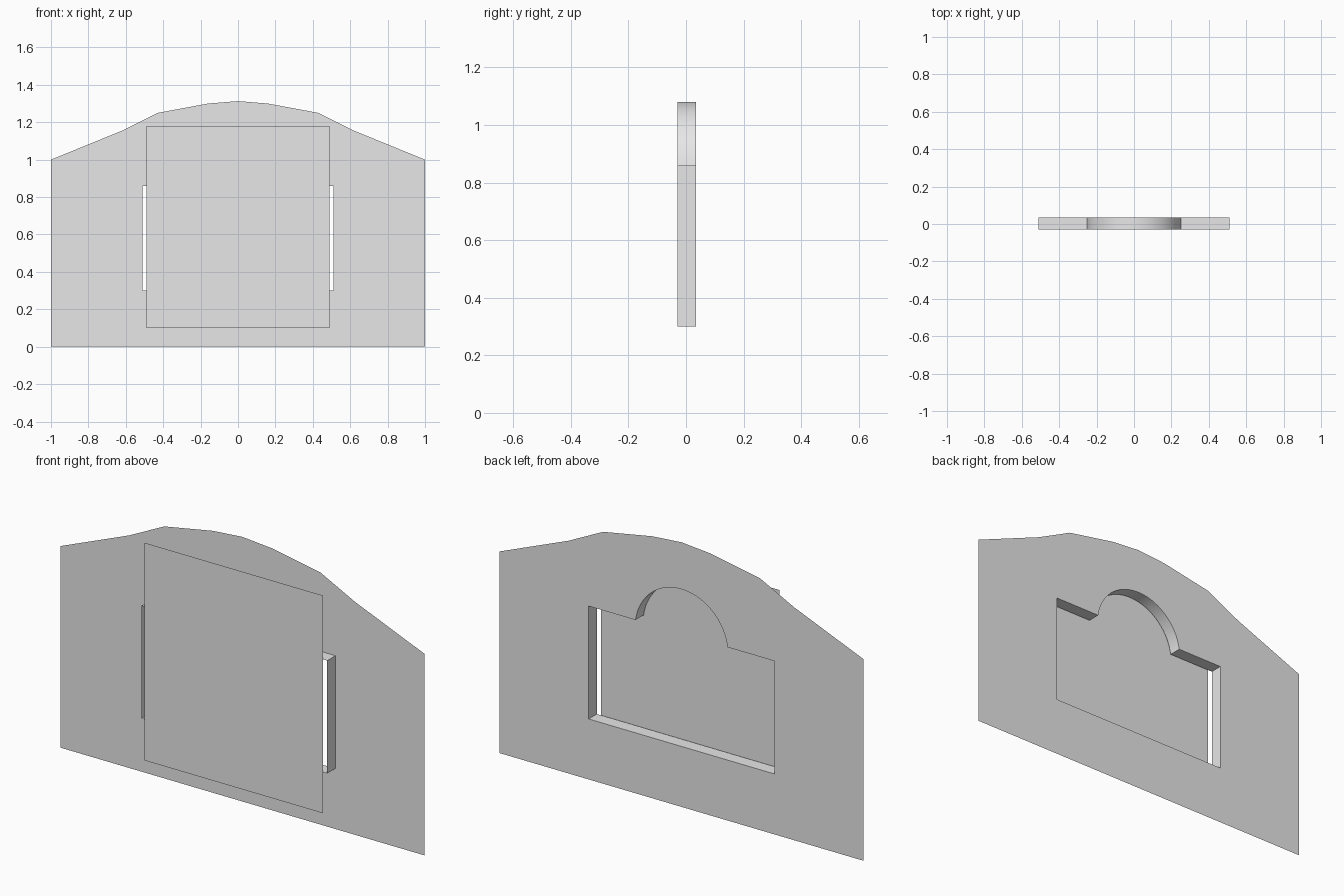
import bpy
import math

cube = bpy.data.objects.get("Cube")
if cube:
    bpy.data.objects.remove(cube, do_unlink=True)

# One plain grey for every surface
grey = bpy.data.materials.new("plain grey")
grey.use_nodes = True
COLOUR = (0.8, 0.8, 0.8, 1.0)
grey.diffuse_color = COLOUR
grey.node_tree.nodes["Principled BSDF"].inputs["Base Color"].default_value = COLOUR

WALL_Y, REVEAL_Y, PANEL_Y = 0.035, -0.029, -0.035


def add_mirrored(name, verts, faces):
    """Build the +x half of a part and mirror it across the centre."""
    mesh = bpy.data.meshes.new(name)
    mesh.from_pydata(verts, [], faces)
    mesh.materials.append(grey)
    obj = bpy.data.objects.new(name, mesh)
    bpy.context.collection.objects.link(obj)
    mirror = obj.modifiers.new("Mirror", 'MIRROR')
    mirror.use_axis = (True, False, False)
    mirror.use_mirror_merge = True
    return obj


def at_depth(profile, y):
    return [(x, y, z) for x, z in profile]


# Half outline of the gabled wall, from bottom centre to the peak
outline = [(0, 0), (1, 0), (1, 1), (0.62, 1.155), (0.43, 1.25),
           (0.16, 1.3), (0, 1.313)]

# Half outline of the arched opening, from the crown to the sill
radius, centre_z, spring_z = 0.255, 0.825, 0.86
sweep = math.acos((spring_z - centre_z) / radius)
steps = 18
opening = [(radius * math.sin(sweep * i / steps),
            centre_z + radius * math.cos(sweep * i / steps))
           for i in range(steps + 1)]
opening += [(0.51, spring_z), (0.51, 0.3), (0, 0.3)]

# Wall sheet with the opening left out
wall = at_depth(outline + opening, WALL_Y)
add_mirrored("wall", wall, [list(reversed(range(len(wall))))])

# Reveal lining the opening, running forward from the wall
n = len(opening)
reveal = add_mirrored(
    "opening_reveal",
    at_depth(opening, WALL_Y) + at_depth(opening, REVEAL_Y),
    [(i, i + 1, n + i + 1, n + i) for i in range(n - 1)])

# Flat panel standing just in front of the opening
panel = [(0, 0.1), (0.49, 0.1), (0.49, 1.18), (0, 1.18)]
add_mirrored("front_panel", at_depth(panel, PANEL_Y), [(0, 1, 2, 3)])

# Smooth the arch and keep the corners sharp
bpy.ops.object.select_all(action='DESELECT')
reveal.select_set(True)
bpy.context.view_layer.objects.active = reveal
bpy.ops.object.shade_smooth_by_angle(angle=math.radians(30))
